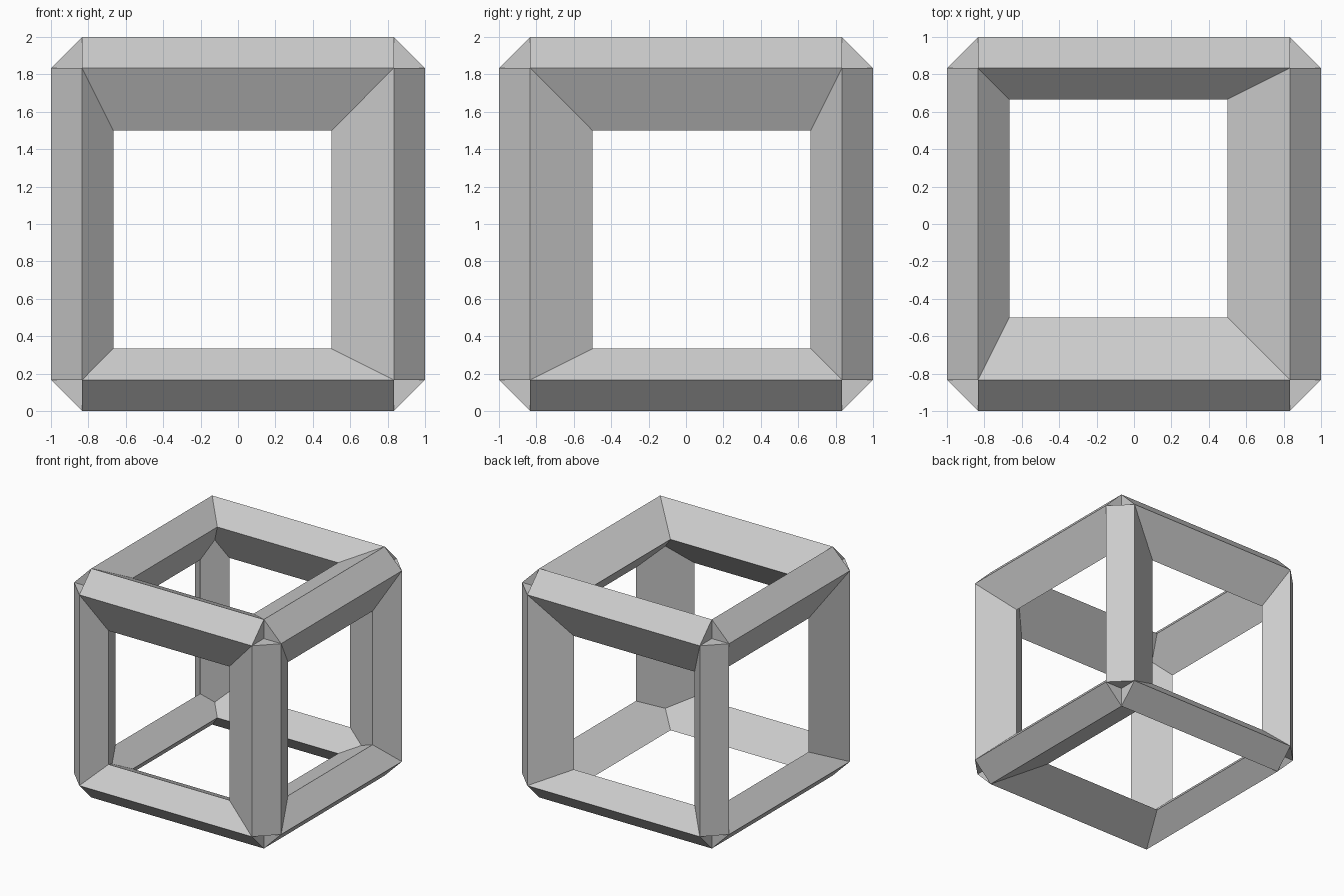
import bpy, bmesh
from itertools import product

if "Cube" in bpy.data.objects:
    bpy.data.objects.remove(bpy.data.objects["Cube"])

OUT, MID = 1.0, 5 / 6          # outer reach and edge line of the bars
THICK = (1, -1, 1)             # the sides (x, y, z) that carry the deeper bars

bm = bmesh.new()
cache = {}


def vert(*co):
    key = tuple(round(c, 5) for c in co)
    if key not in cache:
        cache[key] = bm.verts.new((co[0], co[1], co[2] + 1))
    return cache[key]


def inner(a, s):
    return 0.5 if s[a] == THICK[a] else 2 / 3


def rim(a, s):       # outer rim corner on the face along axis a
    return vert(*[s[n] * (OUT if n == a else MID) for n in range(3)])


def opening(a, s):   # window opening corner on that face
    return vert(*[s[n] * (MID if n == a else inner(n, s)) for n in range(3)])


def notch(s):        # dent at the outside of a cube corner
    return vert(*[c * MID for c in s])


def core(s):         # meeting point of three bars inside a corner
    return vert(*[s[n] * (MID + inner(n, s)) / 2 for n in range(3)])


# Twelve bars, each along axis k between corners s0 and s1
for k in range(3):
    i, j = (k + 1) % 3, (k + 2) % 3
    for si, sj in product((-1, 1), repeat=2):
        ends = []
        for sk in (-1, 1):
            s = [0, 0, 0]
            s[i], s[j], s[k] = si, sj, sk
            ends.append(s)
        s0, s1 = ends
        # outer chamfer
        bm.faces.new((rim(i, s0), rim(j, s0), rim(j, s1), rim(i, s1)))
        # two sloping window sides
        for a in (i, j):
            bm.faces.new((rim(a, s0), opening(a, s0), opening(a, s1), rim(a, s1)))
        # inside face, pointed at both ends
        bm.faces.new((opening(i, s0), core(s0), opening(j, s0),
                      opening(j, s1), core(s1), opening(i, s1)))
        # end caps forming the corner dents
        for s in ends:
            bm.faces.new((rim(i, s), rim(j, s), notch(s)))

bmesh.ops.recalc_face_normals(bm, faces=bm.faces)
mesh = bpy.data.meshes.new("cube_frame")
bm.to_mesh(mesh)
bm.free()
frame = bpy.data.objects.new("cube_frame", mesh)
bpy.context.collection.objects.link(frame)
